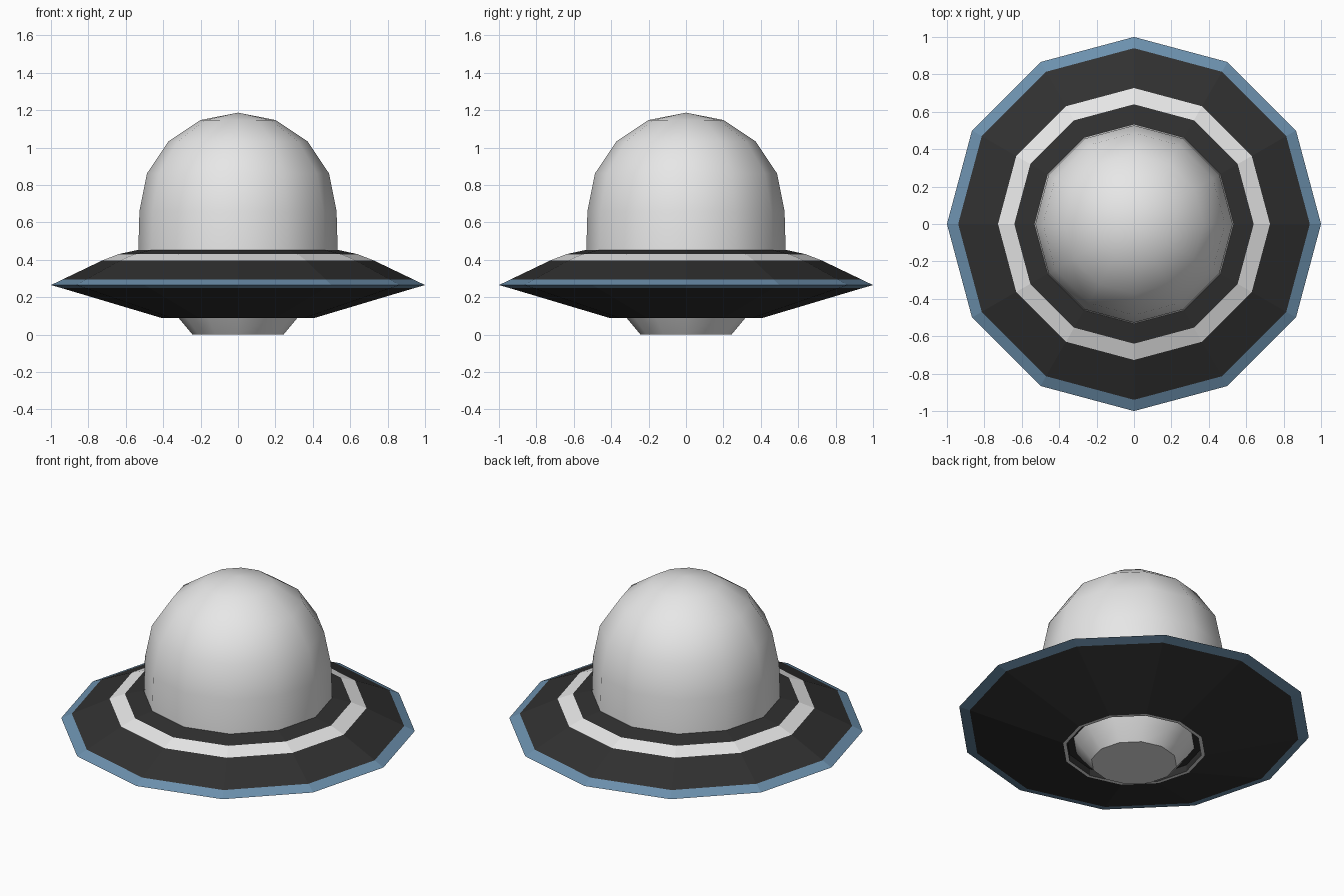
import bpy, bmesh, math

SIDES = 12

cube = bpy.data.objects.get("Cube")
if cube:
    bpy.data.objects.remove(cube, do_unlink=True)


def make_material(name, rgb):
    mat = bpy.data.materials.new(name)
    mat.use_nodes = True
    color = (*rgb, 1)
    mat.diffuse_color = color
    bsdf = next(n for n in mat.node_tree.nodes if n.type == "BSDF_PRINCIPLED")
    bsdf.inputs["Base Color"].default_value = color
    bsdf.inputs["Roughness"].default_value = 0.6
    return mat


WHITE = make_material("white", (0.8, 0.8, 0.8))
BLACK = make_material("charcoal", (0.03, 0.03, 0.03))
BLUE = make_material("steel_blue", (0.15, 0.28, 0.42))


def lathe(name, profile, bands, smooth_angle=None):
    """Spin (radius, height) points, ordered bottom to top; one material per band."""
    bm = bmesh.new()
    mats = list(dict.fromkeys(bands))
    rings = []
    for r, z in profile:
        if r == 0:
            rings.append([bm.verts.new((0, 0, z))] * SIDES)
        else:
            angles = [math.tau * i / SIDES for i in range(SIDES)]
            rings.append([bm.verts.new((r * math.cos(a), r * math.sin(a), z)) for a in angles])
    for low, high, mat in zip(rings, rings[1:], bands):
        for i in range(SIDES):
            j = (i + 1) % SIDES
            corners = list(dict.fromkeys((low[i], low[j], high[j], high[i])))
            bm.faces.new(corners).material_index = mats.index(mat)
    mesh = bpy.data.meshes.new(name)
    bm.to_mesh(mesh)
    bm.free()
    for mat in mats:
        mesh.materials.append(mat)
    obj = bpy.data.objects.new(name, mesh)
    bpy.context.collection.objects.link(obj)
    if smooth_angle:
        bpy.ops.object.select_all(action="DESELECT")
        obj.select_set(True)
        bpy.context.view_layer.objects.active = obj
        bpy.ops.object.shade_smooth_by_angle(angle=math.radians(smooth_angle))
    return obj


# Saucer hull: recess, pale lip, underside, blue rim, upper deck with white stripe
lathe("saucer_hull",
      [(0.33, 0.13), (0.385, 0.13), (0.385, 0.088), (0.405, 0.088), (0.94, 0.248),
       (1.0, 0.265), (0.94, 0.294), (0.727, 0.396), (0.64, 0.43), (0.52, 0.456)],
      [BLACK, BLACK, WHITE, BLACK, BLUE, BLUE, BLACK, WHITE, BLACK])

# Dome: short straight wall capped with a hemisphere
radius, centre = 0.527, 0.66
arc = [(radius * math.cos(math.pi * k / 8), centre + radius * math.sin(math.pi * k / 8))
       for k in range(4)]
dome = [(0.533, 0.45)] + arc + [(0, centre + radius)]
lathe("dome", dome, [WHITE] * (len(dome) - 1), 40)

# Landing cup below the hull
lathe("base_cup", [(0, 0), (0.243, 0), (0.31, 0.08), (0.345, 0.13)], [WHITE] * 3, 40)
